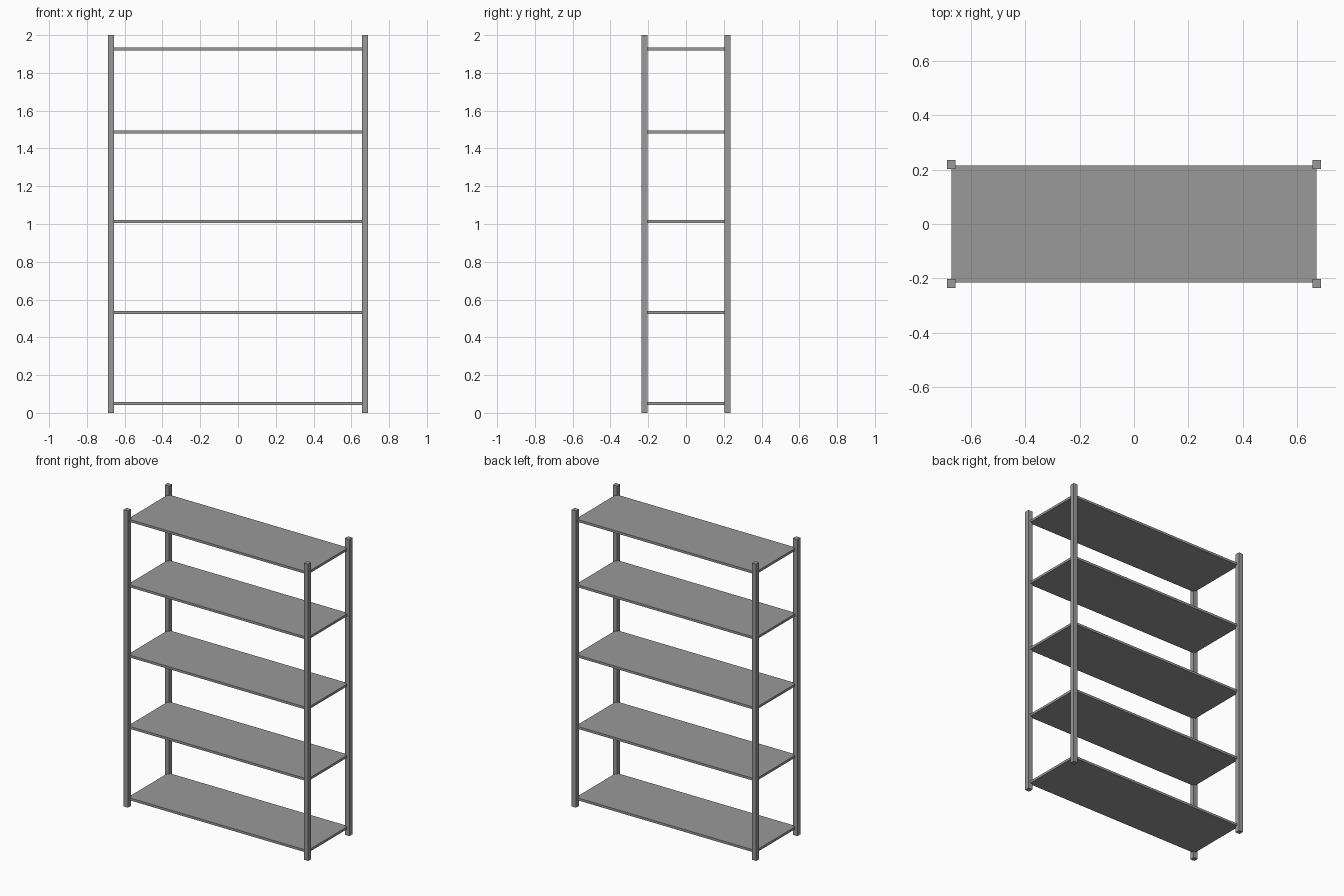
import bpy

if "Cube" in bpy.data.objects:
    bpy.data.objects.remove(bpy.data.objects["Cube"])

dark_grey = bpy.data.materials.new("dark_grey")
dark_grey.diffuse_color = (0.32, 0.32, 0.32, 1)
dark_grey.use_nodes = True
dark_grey.node_tree.nodes["Principled BSDF"].inputs["Base Color"].default_value = dark_grey.diffuse_color

def box(name, center, size):
    bpy.ops.mesh.primitive_cube_add(size=1, location=center)
    obj = bpy.context.object
    obj.name = name
    obj.scale = size
    bpy.ops.object.transform_apply(location=False, rotation=False, scale=True)
    obj.data.materials.append(dark_grey)
    return obj

# Square corner posts
POST = 0.032
POST_X, POST_Y = 0.672, 0.219
for x_name, sx in (("left", -1), ("right", 1)):
    for y_name, sy in (("front", -1), ("back", 1)):
        box(f"{y_name}_{x_name}_post", (sx * POST_X, sy * POST_Y, 1.0), (POST, POST, 2.0))

# Thin shelves reaching into the posts
for i, z in enumerate((0.05, 0.532, 1.013, 1.486, 1.927), 1):
    box(f"shelf_{i}", (0, 0, z), (2 * 0.671, 2 * 0.216, 0.016))
